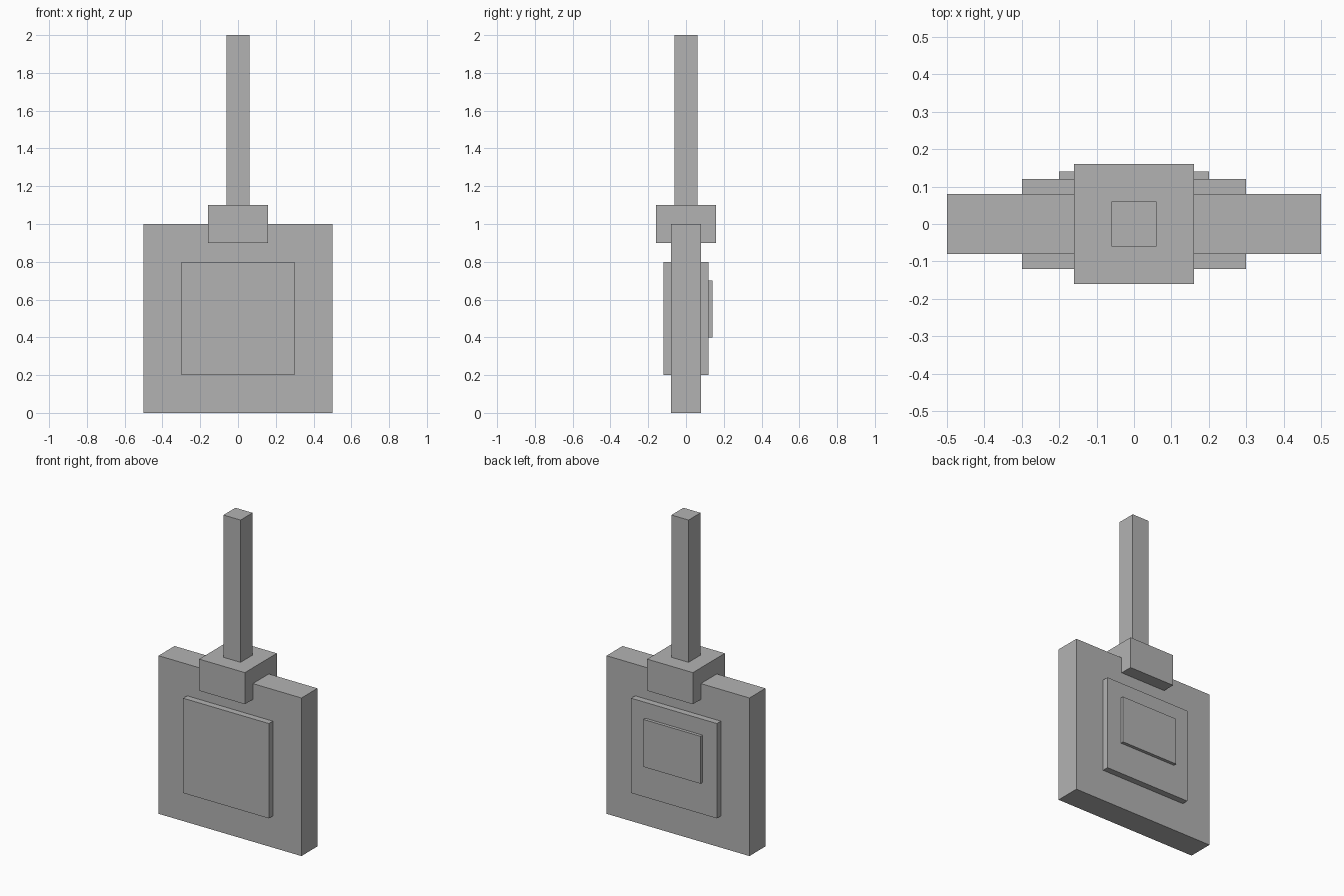
import bpy

if "Cube" in bpy.data.objects:
    bpy.data.objects.remove(bpy.data.objects["Cube"])

grey = bpy.data.materials.new("plain_grey")
grey.diffuse_color = (0.45, 0.45, 0.45, 1)
grey.use_nodes = True
grey.node_tree.nodes["Principled BSDF"].inputs["Base Color"].default_value = grey.diffuse_color


def box(name, x, y, z):
    """Box spanning the (min, max) ranges on each axis."""
    spans = (x, y, z)
    bpy.ops.mesh.primitive_cube_add(size=1, location=[(a + b) / 2 for a, b in spans])
    ob = bpy.context.object
    ob.name = name
    ob.scale = [b - a for a, b in spans]
    bpy.ops.object.transform_apply(location=False, rotation=False, scale=True)
    ob.data.materials.append(grey)
    return ob


# Main slab
box("body", (-0.5, 0.5), (-0.08, 0.08), (0, 1))

# Raised panels on both faces, with a smaller plate on the back
box("front_panel", (-0.3, 0.3), (-0.12, -0.08), (0.2, 0.8))
box("back_panel", (-0.3, 0.3), (0.08, 0.12), (0.2, 0.8))
box("back_plate", (-0.2, 0.2), (0.12, 0.14), (0.4, 0.7))

# Collar straddling the top edge, and the square post above it
box("collar", (-0.16, 0.16), (-0.16, 0.16), (0.9, 1.1))
box("post", (-0.06, 0.06), (-0.06, 0.06), (1.1, 2.0))
